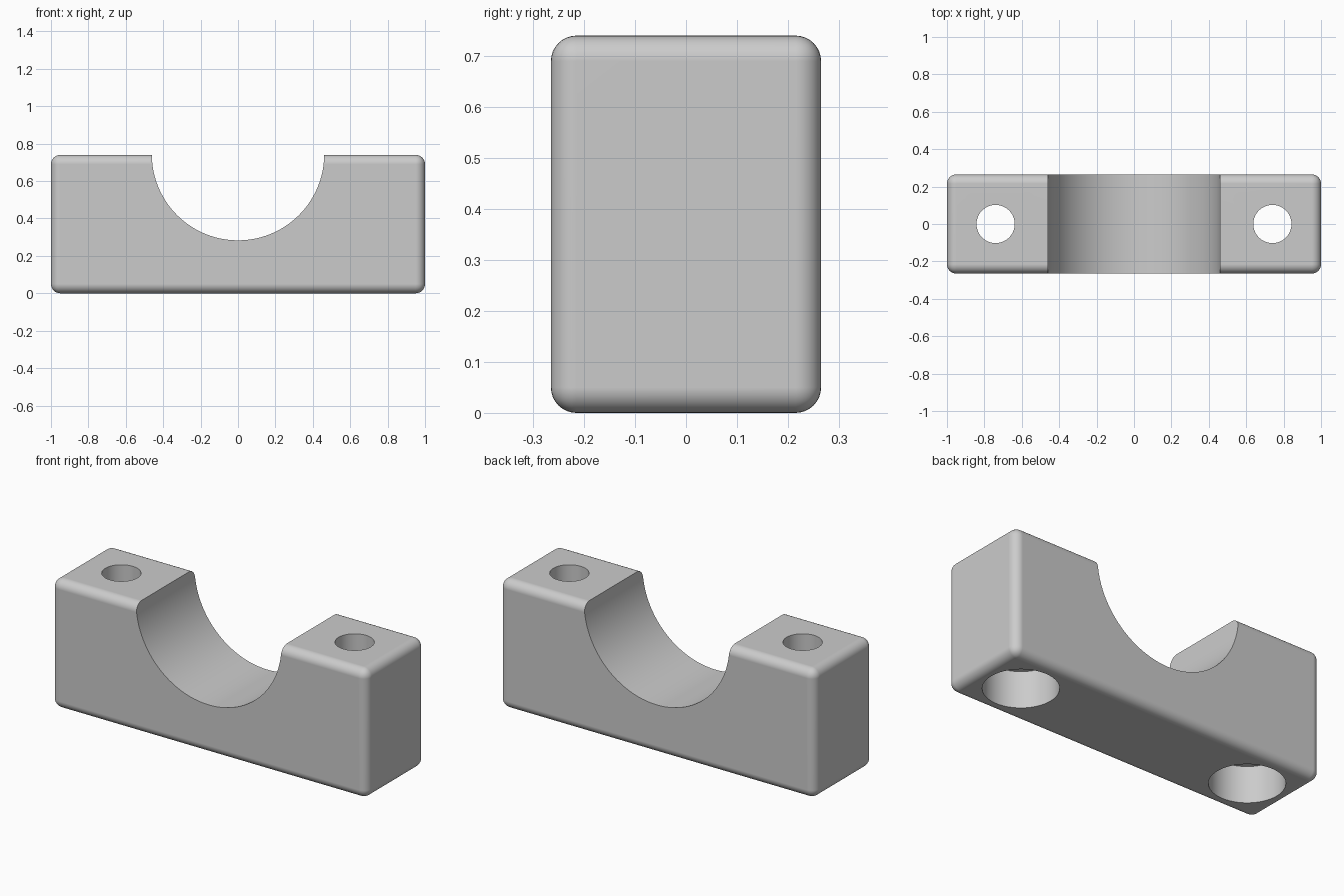
import bpy
import math

cube = bpy.data.objects.get("Cube")
if cube:
    bpy.data.objects.remove(cube, do_unlink=True)

LENGTH, WIDTH, HEIGHT = 2.0, 0.53, 0.74
ROUNDING = 0.05
HOLE_X = 0.74

# Material
grey = bpy.data.materials.new("light grey")
grey.use_nodes = True
colour = (0.6, 0.6, 0.6, 1)
grey.diffuse_color = colour
grey.node_tree.nodes["Principled BSDF"].inputs["Base Color"].default_value = colour

# Rounded block
bpy.ops.mesh.primitive_cube_add(size=1, location=(0, 0, HEIGHT / 2))
block = bpy.context.object
block.name = "clamp_block"
block.scale = (LENGTH, WIDTH, HEIGHT)
bpy.ops.object.transform_apply(location=True, rotation=True, scale=True)
block.data.materials.append(grey)
bevel = block.modifiers.new("rounded_edges", 'BEVEL')
bevel.width = ROUNDING
bevel.segments = 8


def cut_cylinder(name, radius, depth, location, rotation=(0, 0, 0)):
    """Subtract a cylinder from the block, then discard the cutter."""
    bpy.ops.mesh.primitive_cylinder_add(vertices=96, radius=radius, depth=depth,
                                        location=location, rotation=rotation)
    cutter = bpy.context.object
    cutter.name = name
    cutter.hide_render = True
    cutter.data.materials.append(grey)
    cut = block.modifiers.new(name, 'BOOLEAN')
    cut.operation = 'DIFFERENCE'
    cut.solver = 'EXACT'
    cut.object = cutter
    bpy.context.view_layer.objects.active = block
    for modifier in list(block.modifiers):
        bpy.ops.object.modifier_apply(modifier=modifier.name)
    bpy.data.objects.remove(cutter, do_unlink=True)


# Half-round saddle for the pipe
cut_cylinder("saddle_cutter", 0.461, 1, (0, 0, 0.744), (math.pi / 2, 0, 0))

# Bolt holes with wide counterbores underneath
for side in (-1, 1):
    cut_cylinder("bolt_hole_cutter", 0.102, 2, (side * HOLE_X, 0, HEIGHT / 2))
    cut_cylinder("counterbore_cutter", 0.194, 0.42, (side * HOLE_X, 0, 0))

# Smooth curved faces, keep the cut edges crisp and the flats flat
bpy.ops.object.select_all(action='DESELECT')
block.select_set(True)
bpy.context.view_layer.objects.active = block
bpy.ops.object.shade_smooth_by_angle(angle=math.radians(30))
weighted = block.modifiers.new("flat_face_normals", 'WEIGHTED_NORMAL')
weighted.keep_sharp = True
